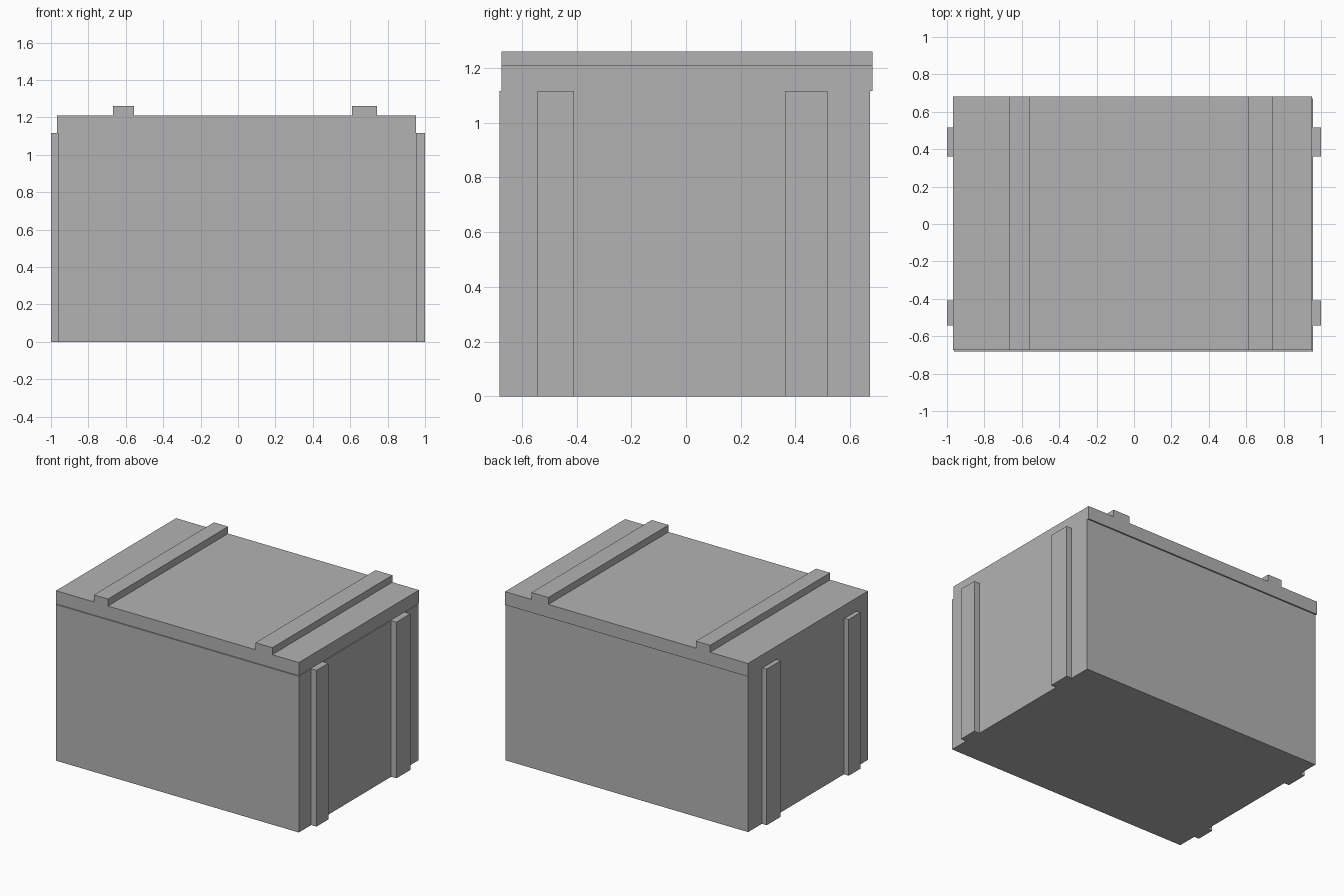
import bpy
import bmesh
from mathutils import Vector

cube = bpy.data.objects.get("Cube")
if cube:
    bpy.data.objects.remove(cube, do_unlink=True)

# Single plain grey finish
GREY = (0.45, 0.45, 0.45, 1.0)
mat = bpy.data.materials.new("plain_grey")
mat.use_nodes = True
mat.diffuse_color = GREY
mat.node_tree.nodes["Principled BSDF"].inputs["Base Color"].default_value = GREY


def box(name, low, high):
    """Axis-aligned box between two corners."""
    low, high = Vector(low), Vector(high)
    bm = bmesh.new()
    bmesh.ops.create_cube(bm, size=1)
    bmesh.ops.scale(bm, vec=high - low, verts=bm.verts)
    mesh = bpy.data.meshes.new(name)
    bm.to_mesh(mesh)
    bm.free()
    mesh.materials.append(mat)
    obj = bpy.data.objects.new(name, mesh)
    obj.location = (low + high) / 2
    bpy.context.collection.objects.link(obj)
    return obj


RIM = 1.116      # top of the crate body
LID_TOP = 1.21
LID_FRONT, LID_BACK = -0.674, 0.682

# Crate body, with the lid resting slightly off-centre
box("crate_body", (-0.962, -0.682, 0), (0.958, 0.672, RIM))
box("lid", (-0.967, LID_FRONT, RIM), (0.953, LID_BACK, LID_TOP))

# Battens running front to back across the lid
for name, x0, x1 in (("right_lid_batten", -0.668, -0.556),
                     ("left_lid_batten", 0.61, 0.743)):
    box(name, (x0, LID_FRONT, LID_TOP), (x1, LID_BACK, 1.26))

# Upright cleats on both ends
for name, y0, y1 in (("front_cleat", -0.542, -0.409),
                     ("back_cleat", 0.361, 0.517)):
    box("right_" + name, (-1, y0, 0), (-0.962, y1, RIM))
    box("left_" + name, (0.958, y0, 0), (1, y1, RIM))
